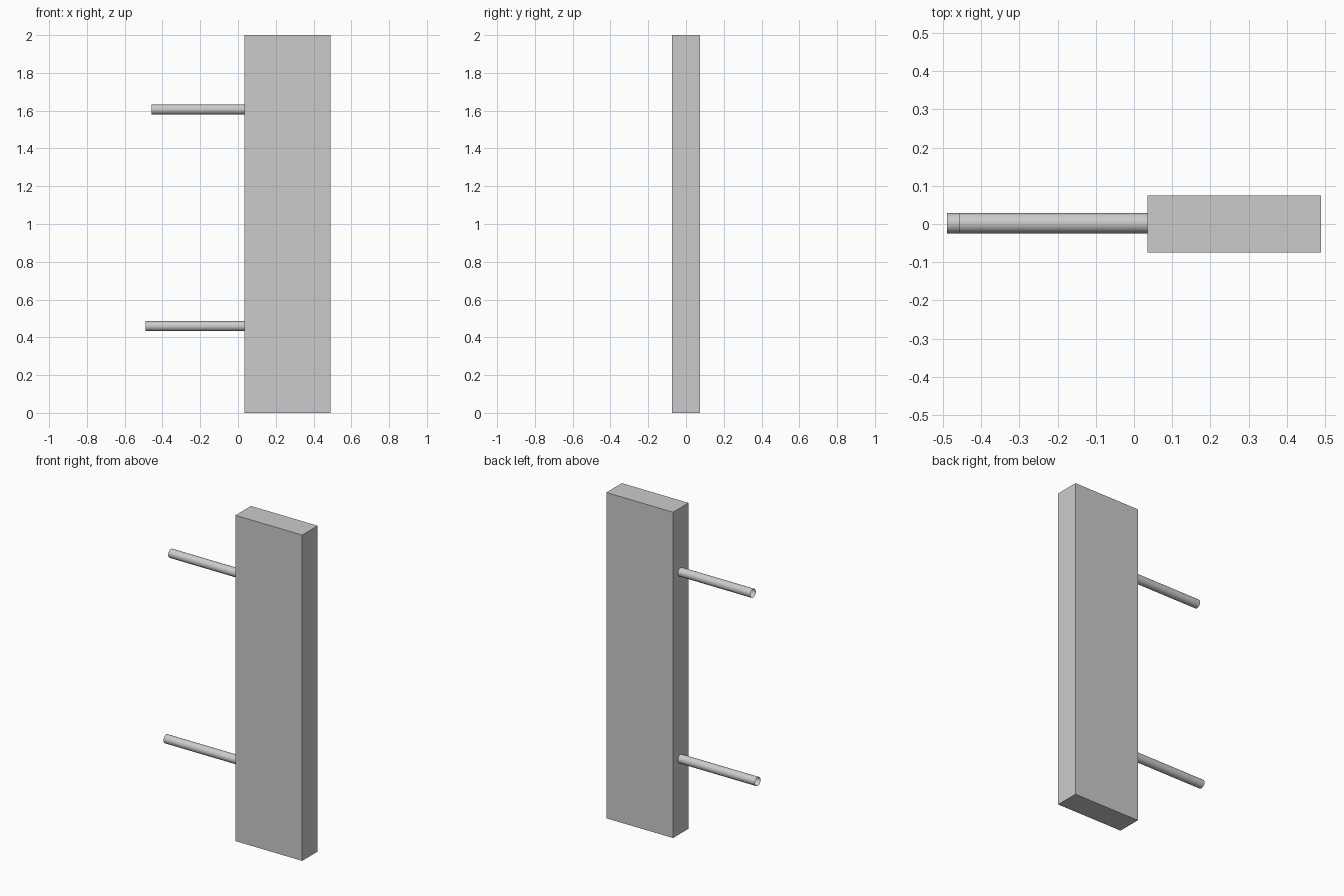
import bpy
import math

if "Cube" in bpy.data.objects:
    bpy.data.objects.remove(bpy.data.objects["Cube"])

# Upright slab
bpy.ops.mesh.primitive_cube_add(size=1, location=(0.262, 0, 1))
panel = bpy.context.object
panel.name = "panel"
panel.scale = (0.453, 0.15, 2)
bpy.ops.object.transform_apply(location=False, rotation=False, scale=True)


# Open-ended round bar running from the slab's left face towards -x
def add_bar(name, x_end, z, x_start=0.0365, radius=0.0265):
    bpy.ops.mesh.primitive_cylinder_add(
        vertices=32, radius=radius, depth=x_start - x_end,
        end_fill_type='NOTHING',
        location=((x_start + x_end) / 2, 0.002, z),
        rotation=(0, math.pi / 2, 0))
    bar = bpy.context.object
    bar.name = name
    bpy.ops.object.shade_smooth_by_angle()


add_bar("upper_bar", -0.457, 1.606)
add_bar("lower_bar", -0.489, 0.459)
